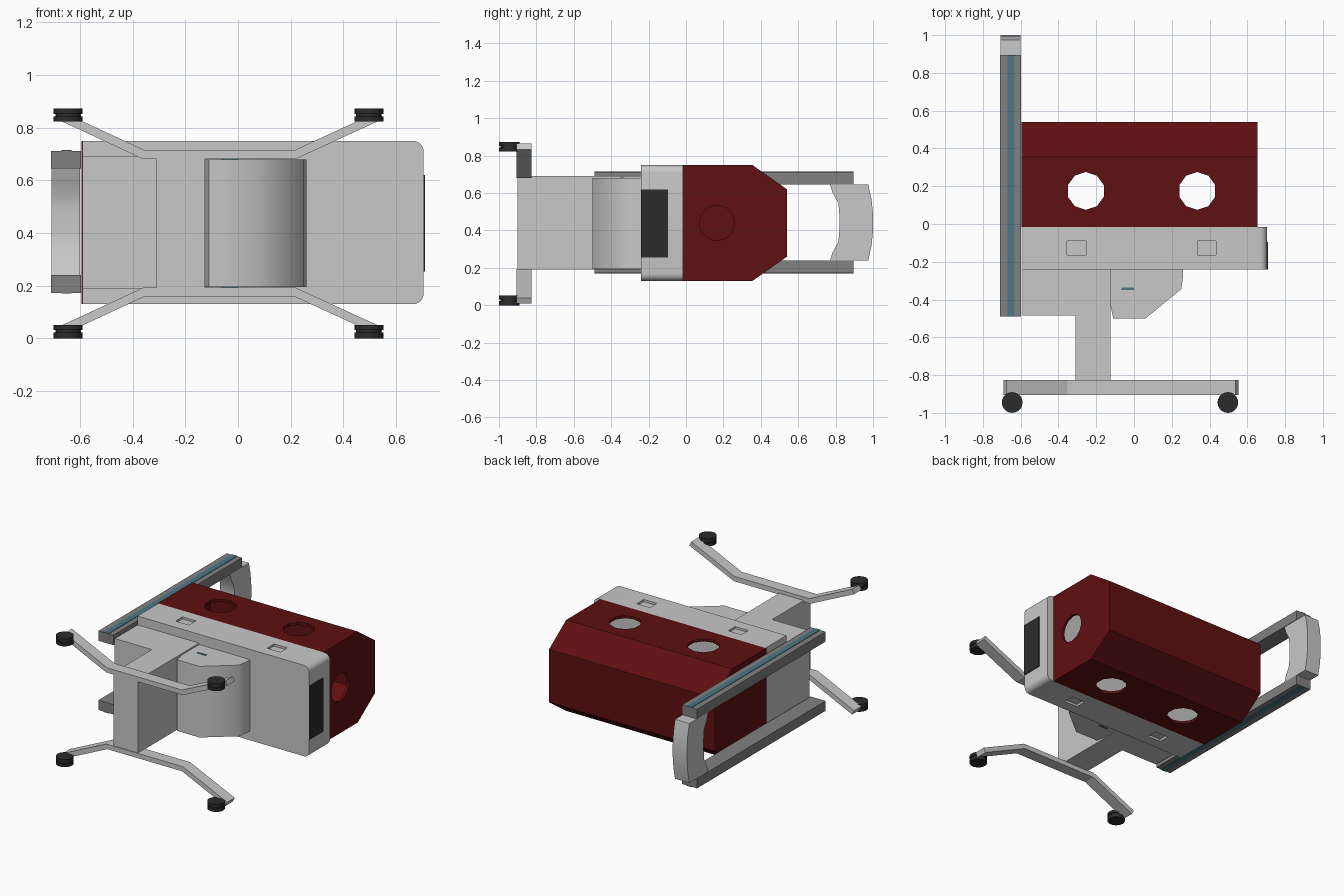
import bpy, bmesh, math
from mathutils import Matrix, Vector

cube = bpy.data.objects.get("Cube")
if cube:
    bpy.data.objects.remove(cube, do_unlink=True)

MID = 0.437  # height of the mirror plane


def material(name, rgb):
    m = bpy.data.materials.new(name)
    m.use_nodes = True
    m.diffuse_color = (*rgb, 1)
    m.node_tree.nodes["Principled BSDF"].inputs["Base Color"].default_value = (*rgb, 1)
    return m


GREY = material("light grey", (0.58, 0.58, 0.58))
STEEL = material("dark grey", (0.22, 0.22, 0.22))
RED = material("deep red", (0.115, 0.005, 0.006))
BLACK = material("black", (0.025, 0.025, 0.025))
TEAL = material("teal", (0.07, 0.18, 0.23))


def finish(bm, name, mat):
    bmesh.ops.recalc_face_normals(bm, faces=bm.faces)
    mesh = bpy.data.meshes.new(name)
    bm.to_mesh(mesh)
    bm.free()
    mesh.materials.append(mat)
    ob = bpy.data.objects.new(name, mesh)
    bpy.context.collection.objects.link(ob)
    return ob


def prism(name, mat, profile, axis, lo, hi):
    """Extrude a 2D profile along an axis; the other two axes keep x, y, z order."""
    bm = bmesh.new()
    verts = []
    for p in profile:
        co = list(p)
        co.insert("xyz".index(axis), lo)
        verts.append(bm.verts.new(co))
    face = bm.faces.new(verts)
    out = bmesh.ops.extrude_face_region(bm, geom=[face])
    step = Vector([hi - lo if a == axis else 0 for a in "xyz"])
    bmesh.ops.translate(bm, vec=step, verts=[v for v in out["geom"] if isinstance(v, bmesh.types.BMVert)])
    return finish(bm, name, mat)


def box(name, mat, x, y, z):
    return prism(name, mat, [(x[0], y[0]), (x[1], y[0]), (x[1], y[1]), (x[0], y[1])], "z", *z)


def disc(name, mat, centre, radius, depth, sides, axis="z"):
    bm = bmesh.new()
    bmesh.ops.create_cone(bm, cap_ends=True, segments=sides, radius1=radius, radius2=radius, depth=depth)
    turn = Matrix.Rotation(math.pi / 2, 4, "Y") if axis == "x" else Matrix.Identity(4)
    bm.transform(Matrix.Translation(centre) @ turn)
    return finish(bm, name, mat)


def cut(ob, cutters):
    for c in cutters:
        mod = ob.modifiers.new("cut", "BOOLEAN")
        mod.operation, mod.solver, mod.object = "DIFFERENCE", "EXACT", c
    bpy.context.view_layer.update()
    graph = bpy.context.evaluated_depsgraph_get()
    mesh = bpy.data.meshes.new_from_object(ob.evaluated_get(graph))
    ob.modifiers.clear()
    ob.data = mesh
    for c in cutters:
        bpy.data.objects.remove(c, do_unlink=True)


def smooth(ob, degrees):
    bpy.ops.object.select_all(action="DESELECT")
    ob.select_set(True)
    bpy.context.view_layer.objects.active = ob
    bpy.ops.object.shade_smooth_by_angle(angle=math.radians(degrees))


def flip(z):
    return 2 * MID - z


# Base housing with two rounded corners
r = 0.04
arc = [math.radians(a) for a in range(0, 91, 15)]
corner = [(0.705 - r + r * math.cos(a), 0.75 - r + r * math.sin(a)) for a in arc]
lower = [(x, 0.88 - z) for x, z in reversed(corner)]
base = prism("base_housing", GREY, [(-0.59, 0.13)] + lower + corner + [(-0.59, 0.75)], "y", -0.24, -0.015)

# Shallow square pockets on both sides of the housing
pockets = []
for x in (-0.355, 0.335):
    for z in (0.13, 0.75):
        pockets.append(box("pocket", GREY, (x, x + 0.1), (-0.165, -0.09), (z - 0.015, z + 0.015)))
cut(base, pockets)
smooth(base, 30)

# Black panel on the housing end
box("end_panel", BLACK, (0.702, 0.71), (-0.24, -0.095), (0.255, 0.62))


# Hollow canopy with portholes
def hood(inset):
    a, b, t = 0.13 + inset, 0.75 - inset, inset * 0.5
    c, d = 0.355 - t, 0.54 - inset
    return [(-0.015, a), (c, a), (d, 0.26 + t), (d, 0.62 - t), (c, b), (-0.015, b)]


canopy = prism("canopy", RED, hood(0), "x", -0.595, 0.655)
inner = [(y if y > 0 else -0.05, z) for y, z in hood(0.018)]
cutters = [prism("hollow", RED, inner, "x", -0.577, 0.637)]
for x in (-0.255, 0.335):
    cutters.append(disc("porthole", RED, (x, 0.175, 0.44), 0.1, 1, 10))
cutters.append(disc("end_porthole", RED, (0.65, 0.165, 0.44), 0.095, 0.2, 12, "x"))
cut(canopy, cutters)

# Column: side block and stem
box("column_block", GREY, (-0.59, -0.31), (-0.485, -0.24), (0.19, 0.69))
box("column_stem", GREY, (-0.31, -0.125), (-0.9, -0.24), (0.19, 0.69))

# Control drum
drum_profile = [(-0.125, -0.24), (-0.125, -0.43), (-0.11, -0.5), (0.06, -0.5),
                (0.25, -0.345), (0.26, -0.28), (0.26, -0.24)]
drum = prism("control_drum", GREY, drum_profile, "z", 0.195, 0.68)
smooth(drum, 50)
for name, z in (("upper", 0.68), ("lower", 0.195)):
    box(name + "_drum_mark", TEAL, (-0.065, 0.0), (-0.35, -0.335), (z - 0.003, z + 0.003))

# Rails with inlaid stripes
for name, f in (("lower", lambda z: z), ("upper", lambda z: 0.885 - z)):
    box(name + "_rail", STEEL, (-0.71, -0.597), (-0.49, 0.895), sorted((f(0.173), f(0.24))))
    box(name + "_rail_stripe", TEAL, (-0.67, -0.633), (-0.49, 0.896), sorted((f(0.17), f(0.175))))

# Curved handle joining the rails
outer = [(0.975, 0.24), (0.992, 0.32), (1.0, 0.4)]
inside = [(0.82, 0.4), (0.815, 0.34), (0.785, 0.285), (0.77, 0.24)]
half = inside[::-1]
profile = outer + [(y, 0.885 - z) for y, z in outer[::-1]]
profile += [(y, 0.885 - z) for y, z in half] + inside
handle = prism("handle", GREY, profile, "x", -0.708, -0.6)
smooth(handle, 35)

# Splayed legs and casters, mirrored about the mid height
leg = [(-0.69, 0.04), (-0.675, 0.01), (-0.353, 0.16), (0.212, 0.16),
       (0.538, 0.01), (0.552, 0.04), (0.218, 0.193), (-0.36, 0.193)]
for name, f in (("lower", lambda z: z), ("upper", flip)):
    prism(name + "_leg", GREY, [(x, f(z)) for x, z in leg], "y", -0.905, -0.825)
    for side, x in (("right", -0.645), ("left", 0.497)):
        for i, (z, rad, depth) in enumerate([(0.011, 0.055, 0.022), (0.026, 0.048, 0.01), (0.041, 0.055, 0.02)]):
            wheel = disc(f"{name}_{side}_caster_{i + 1}", BLACK, (x, -0.945, f(z)), rad, depth, 20)
            smooth(wheel, 30)
